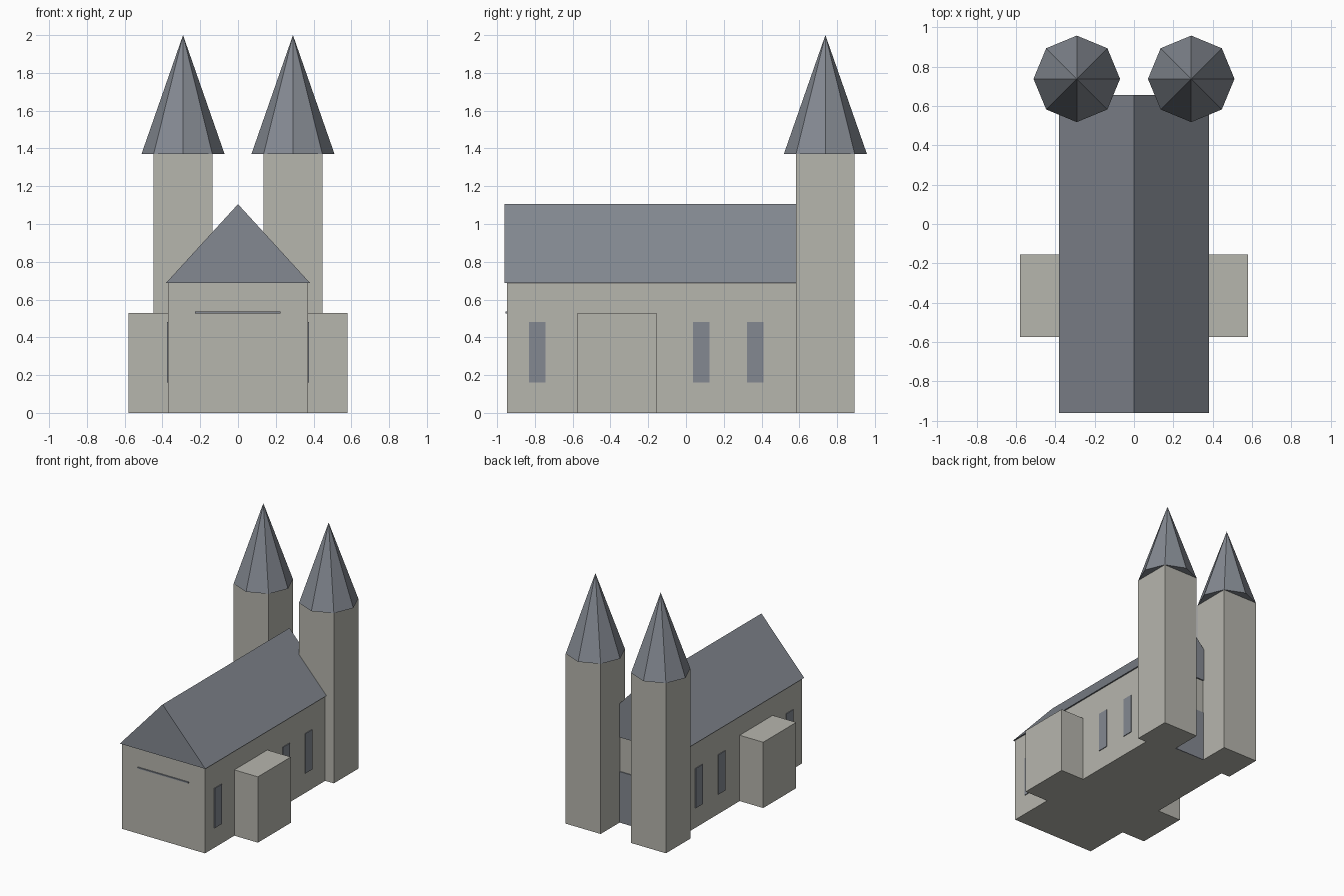
import bpy
import bmesh
import math

if "Cube" in bpy.data.objects:
    bpy.data.objects.remove(bpy.data.objects["Cube"], do_unlink=True)


def make_material(name, rgb):
    mat = bpy.data.materials.new(name)
    mat.use_nodes = True
    mat.diffuse_color = (*rgb, 1)
    mat.node_tree.nodes["Principled BSDF"].inputs["Base Color"].default_value = (*rgb, 1)
    return mat


STONE = make_material("pale stone", (0.47, 0.465, 0.42))
SLATE = make_material("blue grey slate", (0.23, 0.25, 0.285))


def finish(name, bm, mat):
    bmesh.ops.recalc_face_normals(bm, faces=bm.faces)
    mesh = bpy.data.meshes.new(name)
    bm.to_mesh(mesh)
    bm.free()
    mesh.materials.append(mat)
    obj = bpy.data.objects.new(name, mesh)
    bpy.context.scene.collection.objects.link(obj)
    return obj


def box(name, xs, ys, zs, mat):
    """Box spanning a low and high value on each axis."""
    bm = bmesh.new()
    bmesh.ops.create_cube(bm, size=1)
    for v in bm.verts:
        v.co = [span[0] if c < 0 else span[1] for c, span in zip(v.co, (xs, ys, zs))]
    return finish(name, bm, mat)


def gable_roof(name, half_width, ys, eaves, ridge, mat):
    bm = bmesh.new()
    profile = [(-half_width, eaves), (half_width, eaves), (0, ridge)]
    face = bm.faces.new([bm.verts.new((x, ys[0], z)) for x, z in profile])
    extruded = bmesh.ops.extrude_face_region(bm, geom=[face], use_keep_orig=True)
    for v in extruded["geom"]:
        if isinstance(v, bmesh.types.BMVert):
            v.co.y = ys[1]
    return finish(name, bm, mat)


def spire(name, x, y, radius, base, tip, mat):
    bm = bmesh.new()
    ring = [bm.verts.new((x + radius * math.cos(i * math.pi / 4),
                          y + radius * math.sin(i * math.pi / 4), base)) for i in range(8)]
    apex = bm.verts.new((x, y, tip))
    bm.faces.new(ring)
    for i in range(8):
        bm.faces.new((ring[i], ring[(i + 1) % 8], apex))
    return finish(name, bm, mat)


# Nave and its roof
box("nave", (-0.37, 0.37), (-0.948, 0.645), (0, 0.69), STONE)
gable_roof("nave_roof", 0.381, (-0.96, 0.655), 0.688, 1.105, SLATE)

# Thin ledge on the front wall and door between the towers
box("front_ledge", (-0.227, 0.225), (-0.956, -0.94), (0.527, 0.537), SLATE)
box("back_door", (-0.135, 0.135), (0.64, 0.652), (0, 0.41), SLATE)

# Mirrored side parts
for side, label in ((-1, "right"), (1, "left")):
    def mirrored(a, b):
        return sorted((side * a, side * b))

    box(label + "_transept", mirrored(0.3, 0.58), (-0.575, -0.155), (0, 0.53), STONE)
    box(label + "_tower", mirrored(0.135, 0.447), (0.582, 0.893), (0, 1.37), STONE)
    spire(label + "_spire", side * 0.291, 0.738, 0.22, 1.37, 2.0, SLATE)
    for number, y in enumerate((-0.787, 0.08, 0.367), 1):
        box(f"{label}_window_{number}", mirrored(0.365, 0.376),
            (y - 0.044, y + 0.044), (0.16, 0.48), SLATE)
